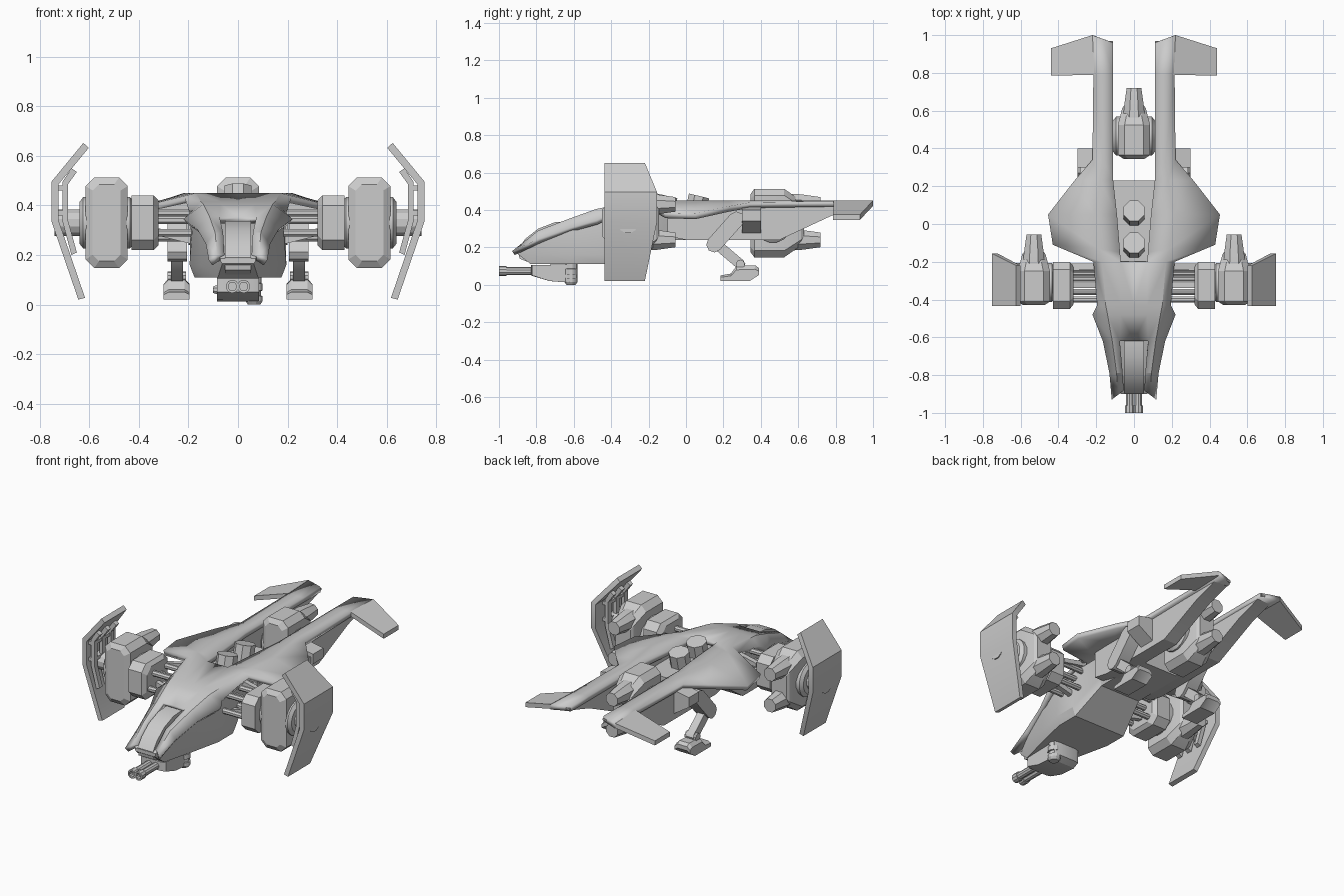
import bpy, bmesh
from math import radians, cos, sin, pi
from mathutils import Vector

if "Cube" in bpy.data.objects:
    bpy.data.objects.remove(bpy.data.objects["Cube"])


def make(name, verts, faces, mirror=False, recalc=True):
    me = bpy.data.meshes.new(name)
    me.from_pydata([tuple(v) for v in verts], [], faces)
    if recalc:
        bm = bmesh.new()
        bm.from_mesh(me)
        bmesh.ops.recalc_face_normals(bm, faces=bm.faces)
        bm.to_mesh(me)
        bm.free()
    me.shade_smooth()
    me.set_sharp_from_angle(angle=radians(24))
    ob = bpy.data.objects.new(name, me)
    bpy.context.collection.objects.link(ob)
    if mirror:
        ob.modifiers.new("mirror", 'MIRROR')
    return ob


def loft(name, rings, mirror=False):
    n, m = len(rings[0]), len(rings)
    faces = [(r*n+i, r*n+(i+1) % n, (r+1)*n+(i+1) % n, (r+1)*n+i)
             for r in range(m-1) for i in range(n)]
    faces += [tuple(range(n)), tuple(range((m-1)*n, m*n))]
    return make(name, [v for ring in rings for v in ring], faces, mirror)


def side_prism(name, pts, x0, x1, mirror=False):
    return loft(name, [[(x, y, z) for y, z in pts] for x in (x0, x1)], mirror)


def front_prism(name, pts, y0, y1, mirror=False):
    return loft(name, [[(x, y, z) for x, z in pts] for y in (y0, y1)], mirror)


def tube(name, stops, n=12, mirror=False):
    # stops: list of (point, radius) along a straight axis
    axis = Vector(stops[-1][0]) - Vector(stops[0][0])
    q = axis.to_track_quat('Z', 'Y')
    rings = [[Vector(p) + q @ Vector((r*cos(2*pi*(i+.5)/n), r*sin(2*pi*(i+.5)/n), 0))
              for i in range(n)] for p, r in stops]
    return loft(name, rings, mirror)


def octo(cx, cz, w, h, c):
    return [(cx+a, cz+b) for a, b in ((w, h-c), (w-c, h), (c-w, h), (-w, h-c),
                                      (-w, c-h), (c-w, -h), (w-c, -h), (w, c-h))]


# Upper armour shell: (inner y, outer y, slot x, crest x, crest z, edge x, edge z)
rows = [(-.88, -.93, .055, .085, .20, .118, .18), (-.79, -.79, .06, .092, .29, .13, .245),
        (-.62, -.62, .075, .115, .355, .165, .305), (-.48, -.48, .07, .14, .405, .22, .345),
        (-.43, -.43, .07, .15, .415, .195, .37), (-.2, -.2, .07, .17, .45, .215, .43),
        (-.15, -.11, .074, .19, .45, .43, .385), (.05, .05, .09, .21, .45, .455, .38),
        (.23, .23, .11, .18, .45, .315, .42), (.34, .34, .11, .165, .45, .22, .44),
        (.79, .79, .11, .165, .45, .215, .448), (.96, 1.0, .11, .165, .45, .22, .448)]
verts, faces = [], []
for yi, yo, s, a, za, b, zb in rows:
    verts += [(0, yi, za), (s, yi, za), (a, (yi+yo)/2, za), (b, yo, zb)]
for r in range(len(rows)-1):
    for c in range(3):
        if c or 2 <= r <= 4:
            faces.append((r*4+c, r*4+c+1, r*4+c+5, r*4+c+4))
shell = make("upper_shell", verts, faces, True, False)
sol = shell.modifiers.new("thickness", 'SOLIDIFY')
sol.thickness, sol.offset = .03, -1

# Lower hull: (y, top half width, top z, bottom half width, bottom z)
secs = [(-.9, .07, .185, .07, .165), (-.83, .10, .235, .09, .11), (-.62, .15, .30, .15, .11),
        (-.44, .18, .36, .195, .11), (-.3, .19, .385, .195, .11),
        (-.12, .19, .385, .15, .24), (.23, .19, .385, .15, .24)]
loft("lower_hull", [[(-w, y, t), (w, y, t), (v, y, b+.05 if y > -.85 else b+.01), (v*.9, y, b),
                     (-v*.9, y, b), (-v, y, b+.05 if y > -.85 else b+.01)]
                    for y, w, t, v, b in secs])

# Cockpit canopy in the nose slot
side_prism("canopy", [(-.62, .34), (-.70, .335), (-.79, .30), (-.86, .245), (-.90, .19),
                      (-.89, .14), (-.84, .12), (-.62, .2)], -.052, .052)

# Tail booms and drooping tail fins
side_prism("tail_boom", [(-.1, .42), (-.1, .26), (0, .24), (.5, .24), (.78, .37), (.97, .43),
                         (.97, .44)], .112, .2, True)
fin = [(.21, .79, .45), (.44, .785, .375), (.44, .93, .375), (.22, 1.0, .45)]
loft("tail_fin", [fin, [(x, y, z-.028) for x, y, z in fin]], True)

# Tilted exhaust stacks in the dorsal slot
for i, y in enumerate((-.1, .07)):
    tube(f"dorsal_stack_{i}", [((0, y-.03, .35), .06), ((0, y, .475), .06)], 8)


# Engine nacelle with hub and twin nozzles
def nacelle(tag, cx, y0, mirror):
    cz = .33
    prof = [(0, .056, .155, .025), (.02, .085, .183, .035), (.18, .085, .183, .035),
            (.27, .062, .12, .03), (.285, .05, .1, .03)]
    loft(tag+"_nacelle", [[(x, y0+d, z) for x, z in octo(cx, cz, w, h, c)]
                          for d, w, h, c in prof], mirror)
    yc = y0+.12
    tube(tag+"_hub", [((cx-.11, yc, cz), .085), ((cx-.095, yc, cz), .105),
                      ((cx+.095, yc, cz), .105), ((cx+.11, yc, cz), .085)], 16, mirror)
    for nm, dz in (("upper", .1), ("lower", -.09)):
        tube(f"{tag}_{nm}_nozzle", [((cx, y0+.2, cz+dz), .062), ((cx, y0+.27, cz+dz), .058),
                                    ((cx, y0+.375, cz+dz), .042)], 8, mirror)


nacelle("side", .53, -.43, True)
nacelle("rear", 0, .345, False)

# Nacelle mounts: gearbox, rods and braces
loft("mount_box", [[(x, y, z) for y, z in octo(-.325, .33, w, h, .04)]
                   for x, w, h in ((.32, .1, .09), (.34, .125, .11), (.43, .125, .11))], True)
for i, (y, z) in enumerate(((-.24, .37), (-.29, .34), (-.36, .37), (-.4, .29), (-.26, .27))):
    tube(f"mount_rod_{i}", [((.17, y, z), .017), ((.34, y, z), .017)], 8, True)
front_prism("mount_top_brace", [(.17, .42), (.33, .385), (.33, .36), (.17, .39)], -.24, -.21, True)
front_prism("mount_low_brace", [(.17, .24), (.33, .28), (.33, .31), (.17, .27)], -.34, -.31, True)

# Outer armour plates bent around the nacelles: (outer x, inner x, z outer, z inner, rear y)
plate = [(.624, .602, .652, .632, -.22), (.753, .724, .495, .485, -.155),
         (.753, .724, .337, .34, -.155), (.644, .617, .02, .027, -.22)]
loft("armour_plate", [[(xo, -.435, zo), (xo, yb, zo), (xi, yb, zi), (xi, -.435, zi)]
                      for xo, xi, zo, zi, yb in plate], True)
tube("plate_axle", [((.63, -.31, .33), .055), ((.74, -.31, .33), .055)], 12, True)
slat = [(.65, .535), (.672, .55), (.708, .495), (.708, .335), (.672, .2), (.65, .21),
        (.686, .34), (.686, .485)]
for i, y in enumerate((-.40, -.32, -.24)):
    front_prism(f"plate_slat_{i}", slat, y-.015, y+.015, True)
for i, z in enumerate((.46, .36)):
    front_prism(f"slat_joiner_{i}", [(.69, z), (.735, z), (.735, z+.02), (.69, z+.02)],
                -.415, -.225, True)


# Rear landing legs
def link(name, p, q, r, x0, x1):
    a, b = Vector(p), Vector(q)
    d = (b-a).normalized()
    s = Vector((-d.y, d.x))
    pts = [b + r*(cos(t)*s + sin(t)*d) for t in (0, pi/4, pi/2, 3*pi/4, pi)]
    pts += [a - r*(cos(t)*s + sin(t)*d) for t in (0, pi/4, pi/2, 3*pi/4, pi)]
    side_prism(name, pts, x0, x1, True)


link("upper_leg", (.27, .35), (.15, .215), .042, .205, .285)
link("lower_leg", (.16, .22), (.29, .11), .027, .222, .27)
tube("ankle", [((.21, .29, .11), .024), ((.285, .29, .11), .024)], 10, True)
loft("foot", [[(x, y, max(.02, z*k)) for y, z in ((.185, .02), (.185, .05), (.24, .06), (.27, .1),
              (.37, .104), (.39, .09), (.39, .065), (.34, .02))]
              for x, k in ((.195, .8), (.215, 1), (.28, 1), (.3, .8))], True)
front_prism("leg_pivot_box", [(.19, .27), (.3, .34), (.3, .4), (.19, .42)], .3, .4, True)

# Chin gun turret
turret = [(-.83, .105), (-.83, .05), (-.73, .02), (-.62, .012), (-.58, .03), (-.58, .11)]
loft("turret_body", [[(x, y*k - .7*(1-k), z) for y, z in turret]
                     for x, k in ((-.085, .94), (-.06, 1), (.06, 1), (.085, .94))])
tube("turret_drum", [((.065, -.615, z), r) for z, r in
                     ((0, .026), (.015, .036), (.035, .036), (.036, .028), (.055, .028),
                      (.056, .036), (.085, .036), (.086, .03), (.11, .03))], 12)
tube("turret_knob", [((-.08, -.7, .06), .022), ((-.1, -.7, .06), .014)], 8)
for i, x in enumerate((-.023, .023)):
    tube(f"gun_barrel_{i}", [((x, -.8, .073), .021), ((x, -.965, .073), .021)], 10)
    tube(f"gun_muzzle_{i}", [((x, -.96, .073), .027), ((x, -1, .073), .027),
                             ((x, -1, .073), .017), ((x, -.97, .073), .017)][:4], 10)
